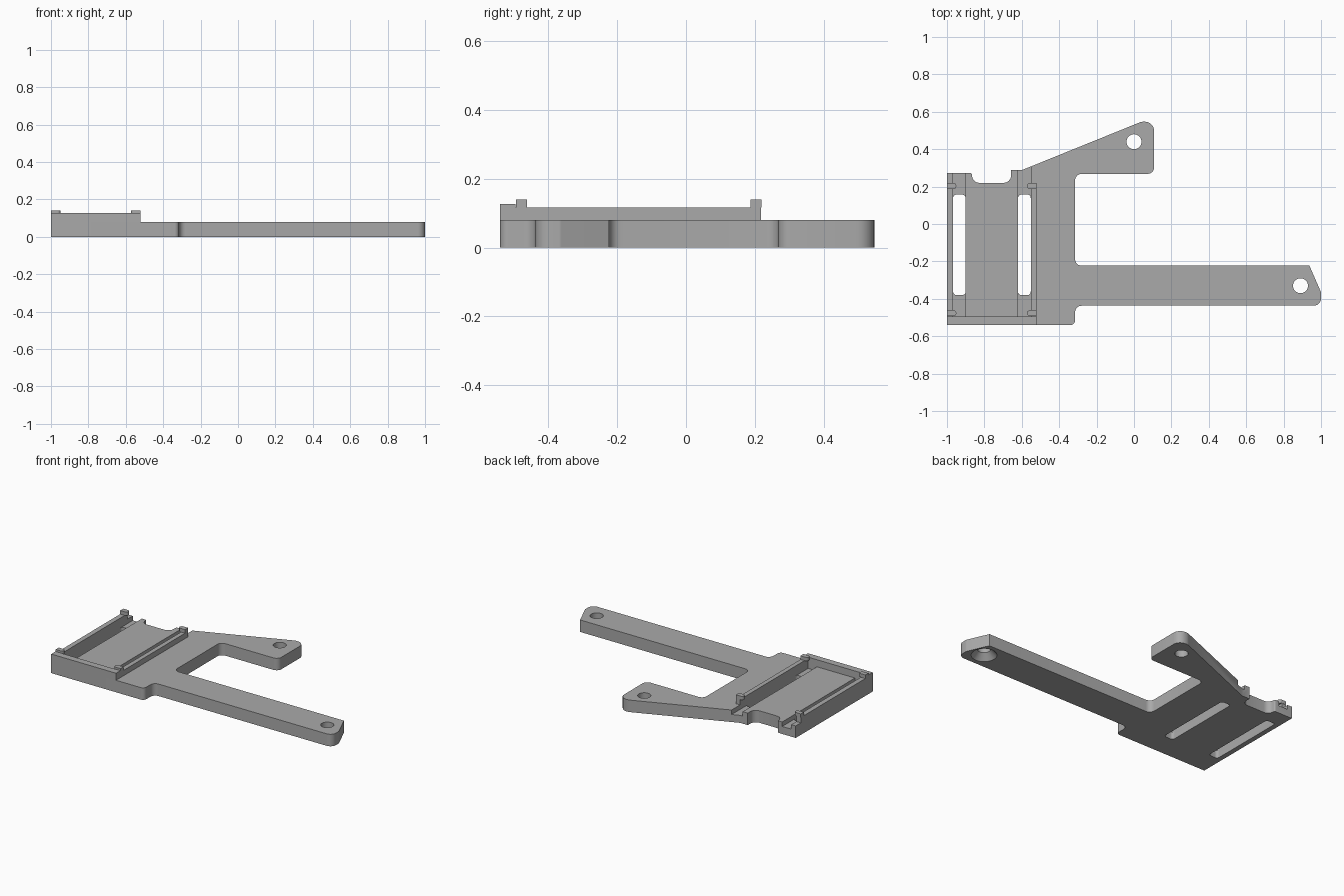
import bpy, bmesh, math
from mathutils import Vector

cube = bpy.data.objects.get("Cube")
if cube:
    bpy.data.objects.remove(cube)

grey = bpy.data.materials.new("light grey")
grey.use_nodes = True
grey.diffuse_color = (0.4, 0.4, 0.4, 1)
grey.node_tree.nodes["Principled BSDF"].inputs["Base Color"].default_value = (0.4, 0.4, 0.4, 1)


def rounded(corners, steps=6):
    """Turn (x, y, radius) corners into an outline with filleted corners."""
    out = []
    for i, (x, y, r) in enumerate(corners):
        p = Vector((x, y))
        if r == 0:
            out.append(p)
            continue
        a = (Vector(corners[i - 1][:2]) - p).normalized()
        b = (Vector(corners[(i + 1) % len(corners)][:2]) - p).normalized()
        half = a.angle(b) / 2
        centre = p + (a + b).normalized() * r / math.sin(half)
        start = p + a * r / math.tan(half) - centre
        end = p + b * r / math.tan(half) - centre
        turn = start.angle_signed(end)
        for k in range(steps + 1):
            t = -turn * k / steps
            c, s = math.cos(t), math.sin(t)
            out.append(centre + Vector((start.x * c - start.y * s, start.x * s + start.y * c)))
    return out


def finish(name, bm):
    bmesh.ops.recalc_face_normals(bm, faces=bm.faces)
    mesh = bpy.data.meshes.new(name)
    bm.to_mesh(mesh)
    bm.free()
    obj = bpy.data.objects.new(name, mesh)
    mesh.materials.append(grey)
    bpy.context.collection.objects.link(obj)
    return obj


def prism(name, corners, z0, z1):
    bm = bmesh.new()
    face = bm.faces.new([bm.verts.new((p.x, p.y, z0)) for p in rounded(corners)])
    top = bmesh.ops.extrude_face_region(bm, geom=[face], use_keep_orig=True)["geom"]
    verts = [v for v in top if isinstance(v, bmesh.types.BMVert)]
    bmesh.ops.translate(bm, verts=verts, vec=(0, 0, z1 - z0))
    return finish(name, bm)


def box(name, x0, x1, y0, y1, z0, z1, r=0):
    return prism(name, [(x0, y0, r), (x1, y0, r), (x1, y1, r), (x0, y1, r)], z0, z1)


def cone(name, x, y, z0, z1, r0, r1):
    bm = bmesh.new()
    bmesh.ops.create_cone(bm, cap_ends=True, segments=32, radius1=r0, radius2=r1, depth=z1 - z0)
    bmesh.ops.translate(bm, verts=bm.verts, vec=(x, y, (z0 + z1) / 2))
    return finish(name, bm)


def cut(target, cutter):
    cutter.hide_render = True
    mod = target.modifiers.new("cut", 'BOOLEAN')
    mod.operation = 'DIFFERENCE'
    mod.solver = 'EXACT'
    mod.object = cutter
    bpy.context.view_layer.objects.active = target
    bpy.ops.object.modifier_apply(modifier=mod.name)
    bpy.data.objects.remove(cutter)


# Base plate with both arms
T = 0.08
plate = prism("base_plate", [
    (-1, -0.54, 0), (-0.315, -0.54, 0.025), (-0.315, -0.437, 0.035),
    (1, -0.437, 0.04), (1, -0.365, 0.02), (0.938, -0.223, 0),
    (-0.315, -0.223, 0.035), (-0.315, 0.268, 0.035), (0.108, 0.268, 0.035),
    (0.108, 0.547, 0.05), (0.04, 0.547, 0.06), (-0.6, 0.288, 0),
    (-0.657, 0.288, 0), (-0.657, 0.22, 0.04), (-0.866, 0.22, 0.04),
    (-0.866, 0.272, 0.01), (-1, 0.272, 0)], 0, T)

# Channels open at the back, and slots through their floors
for x0, x1 in ((-0.967, -0.9), (-0.62, -0.552)):
    cut(plate, box("channel_cutter", x0, x1, -0.498, 0.4, 0.05, 0.2))
    cut(plate, box("slot_cutter", x0, x1, -0.38, 0.157, -0.1, 0.2, 0.018))

# Screw holes, one countersunk from below
for x, y in ((0, 0.44), (0.89, -0.33)):
    cut(plate, cone("hole_cutter", x, y, -0.1, 0.2, 0.04, 0.04))
cut(plate, cone("countersink_cutter", 0.89, -0.33, -0.01, 0.04, 0.087, 0.04))

# Tray walls
box("front_wall", -1, -0.522, -0.54, -0.495, T, 0.127)
box("right_rail", -1, -0.967, -0.495, 0.218, T, 0.116)
box("left_rail", -0.552, -0.522, -0.495, 0.218, T, 0.116)

# Retaining clips with rounded inner tips
for end, y in (("front", -0.477), ("back", 0.203)):
    for side, outer, inner in (("right", -1, -0.95), ("left", -0.522, -0.572)):
        lo, hi = y - 0.016, y + 0.016
        prism(f"{end}_{side}_clip", [(outer, lo, 0), (inner, lo, 0.0155),
                                     (inner, hi, 0.0155), (outer, hi, 0)], 0.116, 0.14)

# Smooth the fillets, keep hard edges
for obj in bpy.context.scene.objects:
    if obj.type == 'MESH':
        bpy.ops.object.select_all(action='DESELECT')
        obj.select_set(True)
        bpy.context.view_layer.objects.active = obj
        bpy.ops.object.shade_smooth_by_angle(angle=math.radians(30))
